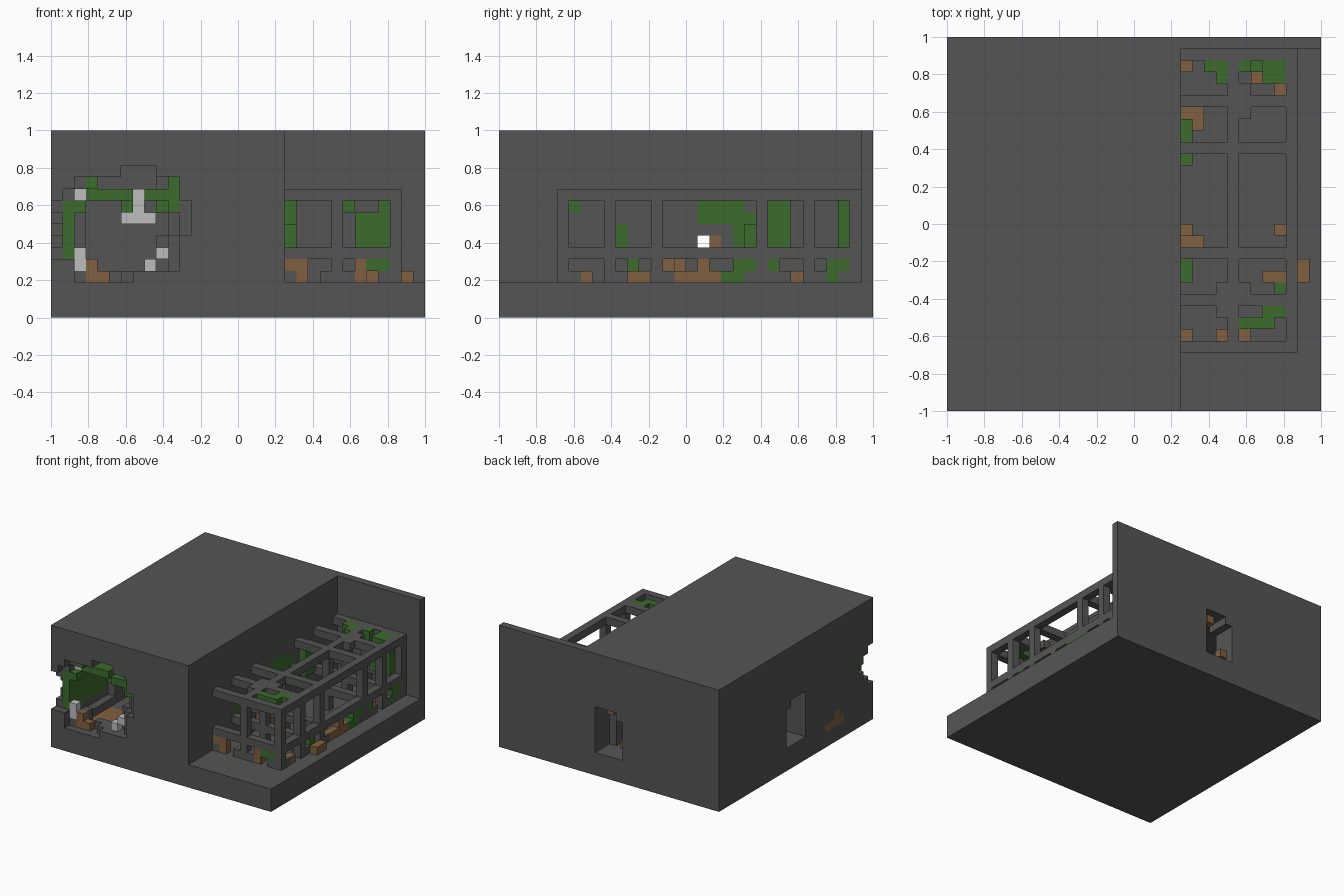
import bpy
import bmesh
from itertools import product

cube = bpy.data.objects.get("Cube")
if cube:
    bpy.data.objects.remove(cube)

UNIT = 1 / 16   # edge length of one block


def material(name, rgb):
    mat = bpy.data.materials.new(name)
    mat.use_nodes = True
    colour = (*rgb, 1)
    mat.diffuse_color = colour
    mat.node_tree.nodes["Principled BSDF"].inputs["Base Color"].default_value = colour
    return mat


STONE = material("dark grey stone", (.091, .091, .091))
LEAF = material("moss green", (.045, .147, .026))
RUST = material("rust brown", (.216, .117, .051))
PALE = material("pale grey", (.515, .515, .515))


def box(x0, x1, y0, y1, z0, z1):
    """Block cells of a cuboid, counted from the front corner at the ground."""
    return set(product(range(x0, x1), range(y0, y1), range(z0, z1)))


def blocks(*corners):
    return set(corners)


# Solid building, ground slab and back wall
building = box(0, 20, 0, 32, 0, 16)
slab = box(20, 32, 0, 32, 0, 3)
back_wall = box(20, 32, 31, 32, 3, 16)

# Hollow room with thick walls
building -= box(3, 17, 3, 29, 3, 13)

# Crumbling breach in the front wall, narrowing inwards
breach = {3: (2, 7), 4: (2, 11), 5: (1, 11), 6: (0, 11), 7: (0, 12), 8: (0, 12),
          9: (0, 12), 10: (1, 11), 11: (2, 11), 12: (6, 9)}
for level, (start, stop) in breach.items():
    for depth in range(3):
        inset = depth if stop - start > 4 else 0
        building -= box(start + inset, stop - inset, depth, depth + 1, level, level + 1)

# Broken outer corner and the hollow beside it
for level, depth in zip(range(5, 10), (1, 2, 3, 2, 1)):
    building -= box(0, 3, 0, depth, level, level + 1)
building -= box(2, 3, 1, 9, 4, 10)

# Windows in the back wall and both side walls
building -= box(14, 18, 29, 32, 3, 8) | box(15, 18, 29, 32, 8, 9)
building -= box(0, 3, 14, 18, 3, 8) | box(0, 3, 14, 17, 8, 9)
building -= box(17, 20, 17, 18, 3, 7)

# Lattice: a frame across at every row of posts, joined by long rails
ROWS = (5, 9, 13, 22, 26, 30)
COLUMNS = (24, 29)
posts, cross_bars, long_rails = set(), set(), set()
for row in ROWS:
    for column in COLUMNS:
        posts |= box(column, column + 1, row, row + 1, 3, 11)
    for level in (5, 10):
        cross_bars |= box(20, 30, row, row + 1, level, level + 1)
for column in COLUMNS:
    long_rails |= box(column, column + 1, 5, 31, 10, 11)
long_rails |= box(29, 30, 5, 31, 5, 6)

# Bottom rails, broken in places
base_rail = box(20, 30, 5, 6, 3, 4) | box(29, 30, 5, 31, 3, 4)
base_rail -= blocks((22, 5, 3), (27, 5, 3), (29, 8, 3), (29, 12, 3), (29, 25, 3))

# Stray stone left on the roof of the lattice
roof_stubs = blocks((23, 8, 10), (23, 10, 10), (25, 10, 10), (25, 25, 10), (25, 27, 10))

# Greenery over the lattice
roof_moss = box(27, 29, 8, 9, 10, 11) | box(25, 28, 7, 8, 10, 11)
roof_moss |= box(22, 24, 29, 30, 10, 11) | box(27, 29, 28, 30, 10, 11)
roof_moss |= blocks((23, 28, 10), (25, 29, 10))
cage_vines = box(26, 29, 29, 30, 6, 9) | blocks((28, 29, 9), (25, 29, 9))
cage_vines |= box(20, 21, 23, 25, 6, 10) | box(20, 21, 11, 13, 3, 4)
cage_vines |= blocks((28, 10, 3), (20, 21, 6), (20, 21, 7))
rail_moss = box(29, 30, 19, 21, 3, 4) | box(27, 29, 5, 6, 4, 5)
rail_moss |= {(29, row, 4) for row in (11, 20, 21, 23, 29)} | box(29, 30, 28, 29, 3, 5)

# Greenery grown into the wall behind the lattice
wall_moss = box(19, 20, 17, 21, 8, 10) | box(19, 20, 20, 22, 6, 8)
wall_moss |= blocks((19, 21, 8), (19, 6, 9)) | box(19, 20, 10, 11, 6, 8)

# Greenery inside the breach
breach_vines = box(1, 2, 1, 9, 5, 9) | box(1, 3, 1, 8, 9, 10)
breach_vines |= box(3, 7, 2, 6, 10, 11) | box(8, 10, 1, 4, 10, 11)
breach_vines |= box(10, 11, 1, 3, 9, 12) | blocks((3, 1, 11), (6, 3, 9), (9, 2, 9))

# Rusty debris
yard_debris = {(x, 6, 3) for x in (20, 23, 25)} | box(30, 31, 11, 13, 3, 4)
yard_debris |= box(27, 29, 11, 12, 3, 4) | box(20, 22, 14, 15, 3, 5)
yard_debris |= box(20, 22, 25, 26, 3, 4) | box(20, 21, 29, 30, 3, 4)
yard_debris |= blocks((21, 24, 3), (20, 15, 3), (28, 15, 3), (28, 15, 4),
                      (26, 28, 3), (28, 27, 3), (19, 18, 6))
rail_rust = {(29, row, 3) for row in (7, 11, 15, 16, 17, 18)} | {(29, 17, 4)}
rail_rust |= blocks((21, 5, 3), (26, 5, 3), (26, 5, 4), (20, 5, 4), (21, 5, 4))
breach_debris = box(3, 5, 1, 2, 3, 4) | box(3, 7, 4, 8, 2, 3) | blocks((3, 1, 4))
window_debris = blocks((16, 30, 8), (14, 30, 4), (1, 16, 8))
side_stain = box(0, 1, 6, 10, 2, 3) | blocks((0, 7, 3))

# Pale rubble
pale_rubble = box(2, 3, 1, 2, 4, 6) | blocks((9, 1, 5), (8, 1, 4), (2, 2, 10))
pale_patch = box(7, 8, 28, 29, 9, 11) | box(6, 9, 28, 29, 8, 9)

# Later parts fill only the blocks that earlier parts leave free
PARTS = [
    ("roof_moss", roof_moss, LEAF), ("cage_vines", cage_vines, LEAF),
    ("rail_moss", rail_moss, LEAF), ("wall_moss", wall_moss, LEAF),
    ("breach_vines", breach_vines, LEAF), ("yard_debris", yard_debris, RUST),
    ("rail_rust", rail_rust, RUST), ("breach_debris", breach_debris, RUST),
    ("window_debris", window_debris, RUST), ("side_stain", side_stain, RUST),
    ("pale_rubble", pale_rubble, PALE), ("pale_patch", pale_patch, PALE),
    ("lattice_posts", posts, STONE), ("lattice_cross_bars", cross_bars, STONE),
    ("lattice_long_rails", long_rails, STONE), ("lattice_base_rail", base_rail, STONE),
    ("roof_stubs", roof_stubs, STONE), ("building", building, STONE),
    ("ground_slab", slab, STONE), ("back_wall", back_wall, STONE),
]
solid = set().union(*(cells for _, cells, _ in PARTS))


def build(name, cells, mat):
    """Make a mesh of the outer faces of a set of blocks."""
    bm = bmesh.new()
    verts = {}

    def vertex(corner):
        if corner not in verts:
            x, y, z = corner
            verts[corner] = bm.verts.new((x * UNIT - 1, y * UNIT - 1, z * UNIT))
        return verts[corner]

    for cell in cells:
        for axis, side in product(range(3), (0, 1)):
            beside = list(cell)
            beside[axis] += 2 * side - 1
            if tuple(beside) in solid:
                continue
            u, v = (axis + 1) % 3, (axis + 2) % 3
            ring = []
            for du, dv in ((0, 0), (1, 0), (1, 1), (0, 1)):
                corner = list(cell)
                corner[axis] += side
                corner[u] += du
                corner[v] += dv
                ring.append(vertex(tuple(corner)))
            bm.faces.new(ring if side else ring[::-1])
    mesh = bpy.data.meshes.new(name)
    bm.to_mesh(mesh)
    bm.free()
    mesh.materials.append(mat)
    bpy.context.scene.collection.objects.link(bpy.data.objects.new(name, mesh))


used = set()
for name, cells, mat in PARTS:
    build(name, cells - used, mat)
    used |= cells
